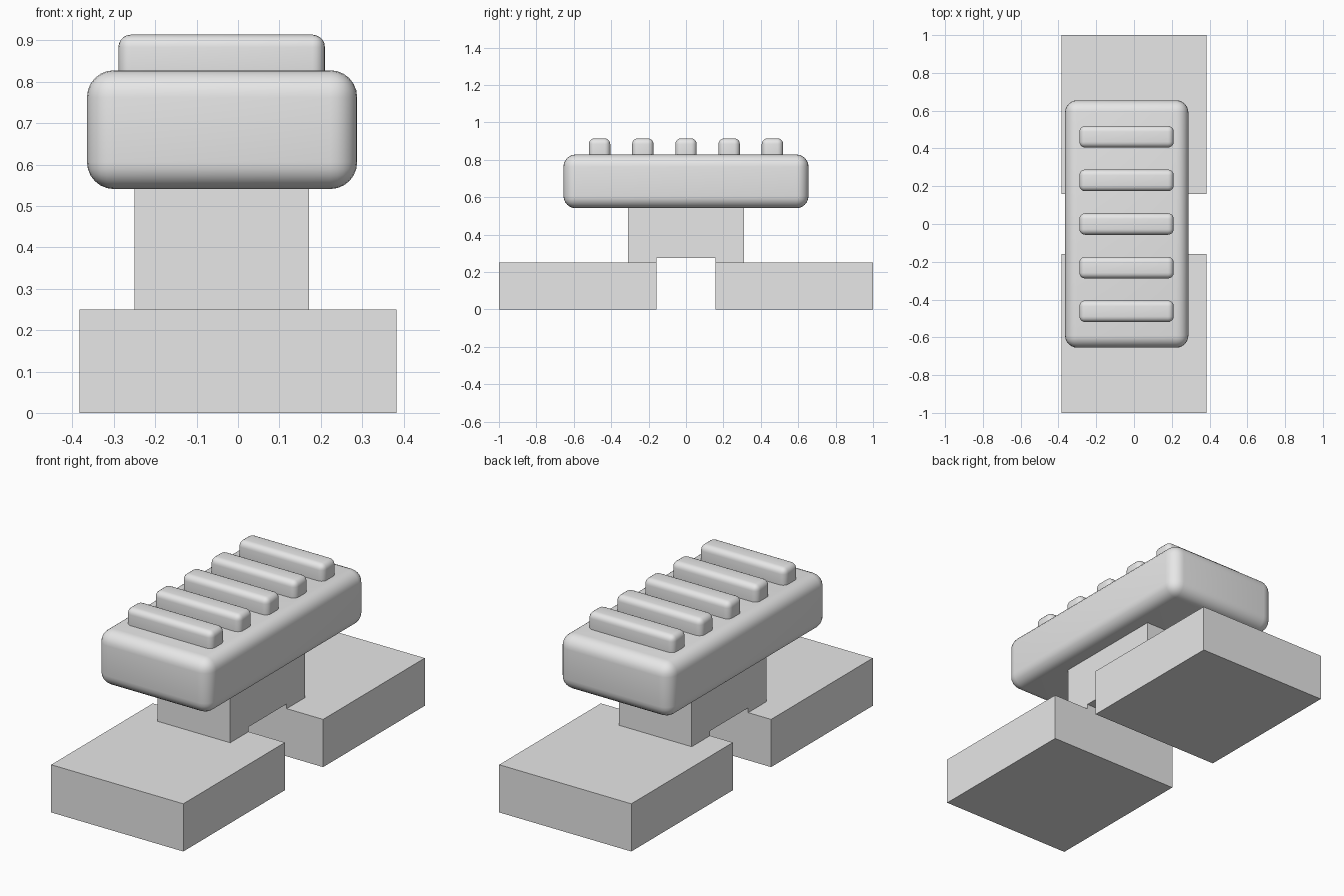
import bpy
import bmesh
import math

cube = bpy.data.objects.get("Cube")
if cube:
    bpy.data.objects.remove(cube, do_unlink=True)

# Single plain grey
grey = bpy.data.materials.new("plain grey")
grey.use_nodes = True
colour = (0.8, 0.8, 0.8, 1)
grey.diffuse_color = colour
grey.node_tree.nodes["Principled BSDF"].inputs["Base Color"].default_value = colour


def finish(name, bm):
    mesh = bpy.data.meshes.new(name)
    bmesh.ops.recalc_face_normals(bm, faces=bm.faces)
    bm.to_mesh(mesh)
    bm.free()
    mesh.materials.append(grey)
    obj = bpy.data.objects.new(name, mesh)
    bpy.context.collection.objects.link(obj)
    return obj


def box(name, low, high, radius=0, segments=6):
    """Box between two corners, with optionally rounded edges."""
    bm = bmesh.new()
    bmesh.ops.create_cube(bm, size=1)
    for v in bm.verts:
        v.co = [(a + b) / 2 + c * (b - a) for a, b, c in zip(low, high, v.co)]
    if radius:
        bmesh.ops.bevel(bm, geom=bm.edges[:], offset=radius, segments=segments,
                        profile=0.5, affect='EDGES')
    obj = finish(name, bm)
    if radius:
        bpy.ops.object.select_all(action='DESELECT')
        obj.select_set(True)
        bpy.context.view_layer.objects.active = obj
        bpy.ops.object.shade_smooth_by_angle(angle=math.radians(40))
    return obj


def extrude_x(name, outline, x0, x1):
    """Solid made by sweeping a y-z outline along x."""
    bm = bmesh.new()
    face = bm.faces.new([bm.verts.new((x0, y, z)) for y, z in outline])
    swept = bmesh.ops.extrude_face_region(bm, geom=[face])["geom"]
    for v in swept:
        if isinstance(v, bmesh.types.BMVert):
            v.co.x = x1
    return finish(name, bm)


# Two base blocks with a gap between them
box("front_base_block", (-0.383, -1, 0), (0.383, -0.158, 0.25))
box("back_base_block", (-0.383, 0.158, 0), (0.383, 1, 0.25))

# Stem, notched underneath where it bridges the gap
stem = [(-0.31, 0.25), (-0.158, 0.25), (-0.158, 0.275), (0.158, 0.275),
        (0.158, 0.25), (0.31, 0.25), (0.31, 0.56), (-0.31, 0.56)]
extrude_x("stem", stem, -0.25, 0.172)

# Rounded top slab
box("top_slab", (-0.365, -0.655, 0.541), (0.288, 0.655, 0.828), 0.065)

# Row of rounded ribs across the slab
for i in range(5):
    y = (i - 2) * 0.231
    box(f"rib_{i + 1}", (-0.289, y - 0.057, 0.78), (0.21, y + 0.057, 0.914), 0.03, 5)
